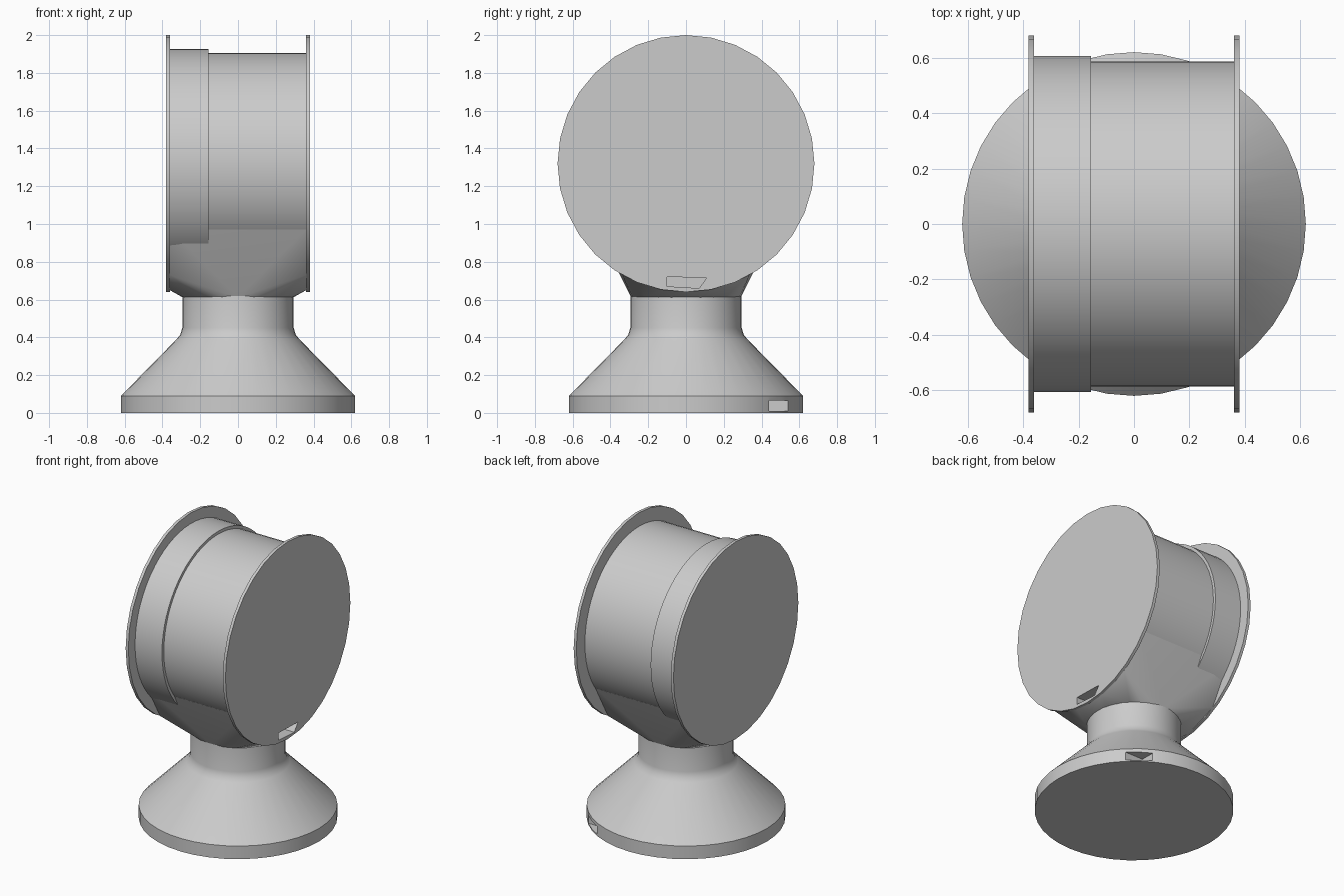
import bpy, bmesh
from math import pi, cos, sin, radians
from mathutils import Matrix, Vector

cube = bpy.data.objects.get("Cube")
if cube:
    bpy.data.objects.remove(cube, do_unlink=True)

GREY = (0.6, 0.6, 0.6, 1)
grey = bpy.data.materials.new("plain grey")
grey.use_nodes = True
grey.diffuse_color = GREY
grey.node_tree.nodes["Principled BSDF"].inputs["Base Color"].default_value = GREY

DRUM_Z = 1.32


def finish(name, bm, smooth=True):
    bmesh.ops.recalc_face_normals(bm, faces=bm.faces)
    mesh = bpy.data.meshes.new(name)
    bm.to_mesh(mesh)
    bm.free()
    mesh.materials.append(grey)
    ob = bpy.data.objects.new(name, mesh)
    bpy.context.collection.objects.link(ob)
    if smooth:
        bpy.ops.object.select_all(action="DESELECT")
        ob.select_set(True)
        bpy.context.view_layer.objects.active = ob
        bpy.ops.object.shade_smooth_by_angle(angle=radians(30))
    return ob


def disc(name, x0, x1, radius, sides):
    """Closed cylinder lying along x, at the height of the drum."""
    bm = bmesh.new()
    place = Matrix.Translation(((x0 + x1) / 2, 0, DRUM_Z)) @ Matrix.Rotation(pi / 2, 4, "Y")
    bmesh.ops.create_cone(bm, cap_ends=True, segments=sides, radius1=radius,
                          radius2=radius, depth=x1 - x0, matrix=place)
    return finish(name, bm)


def lathe(name, profile, sides):
    """Turned solid around z from (radius, height) pairs, capped at both ends."""
    bm = bmesh.new()
    rings = [[bm.verts.new((r * cos(2 * pi * i / sides), r * sin(2 * pi * i / sides), z))
              for i in range(sides)] for r, z in profile]
    for low, high in zip(rings, rings[1:]):
        for i in range(sides):
            j = (i + 1) % sides
            bm.faces.new((low[i], low[j], high[j], high[i]))
    bm.faces.new(rings[0])
    bm.faces.new(rings[-1])
    return finish(name, bm)


def cut_slot(target, corners, push):
    """Cut a recess shaped like a four-cornered outline, pushed inwards."""
    bm = bmesh.new()
    face = bm.faces.new([bm.verts.new(c) for c in corners])
    grown = bmesh.ops.extrude_face_region(bm, geom=[face])
    verts = [v for v in grown["geom"] if isinstance(v, bmesh.types.BMVert)]
    bmesh.ops.translate(bm, verts=verts, vec=Vector(push))
    cutter = finish(target.name + "_cutter", bm, smooth=False)
    cutter.hide_render = True
    cutter.hide_set(True)
    mod = target.modifiers.new("slot", "BOOLEAN")
    mod.operation = "DIFFERENCE"
    mod.solver = "EXACT"
    mod.object = cutter
    bpy.context.view_layer.objects.active = target
    target.select_set(True)
    bpy.ops.object.modifier_apply(modifier=mod.name)
    bpy.data.objects.remove(cutter, do_unlink=True)


# Drum with a slightly wider band at one end
disc("drum", -0.365, 0.365, 0.586, 64)
disc("drum_band", -0.365, -0.155, 0.606, 64)

# Flanges closing both ends
disc("right_flange", -0.38, -0.36, 0.68, 32)
left_flange = disc("left_flange", 0.36, 0.38, 0.68, 32)

# Turned base: rim, cone, small fillet and neck
base = lathe("base", [(0.62, 0), (0.62, 0.09), (0.325, 0.39), (0.305, 0.415),
                      (0.295, 0.45), (0.295, 0.68)], 40)

# Saddle funnelling from the drum down into the neck
bm = bmesh.new()
for sx in (-1, 1):
    for sy in (-1, 1):
        for x, y, z in ((0.36, 0.47, 0.97), (0.36, 0.335, 0.73), (0.37, 0.12, 0.655)):
            bm.verts.new((sx * x, sy * y, z))
for i in range(24):
    a = 2 * pi * i / 24
    bm.verts.new((0.29 * cos(a), 0.29 * sin(a), 0.61))
bmesh.ops.convex_hull(bm, input=bm.verts)
saddle = finish("saddle", bm)

# Small opening near the bottom of one flange, and a notch in the base rim
slot = [(0.4, -0.1, 0.72), (0.4, 0.11, 0.715), (0.4, 0.07, 0.66), (0.4, -0.1, 0.67)]
for part in (left_flange, saddle):
    cut_slot(part, slot, (-0.1, 0, 0))
cut_slot(base, [(0.5, 0.44, 0.01), (0.5, 0.54, 0.01), (0.5, 0.54, 0.065), (0.5, 0.44, 0.065)],
         (-0.2, 0, 0))
